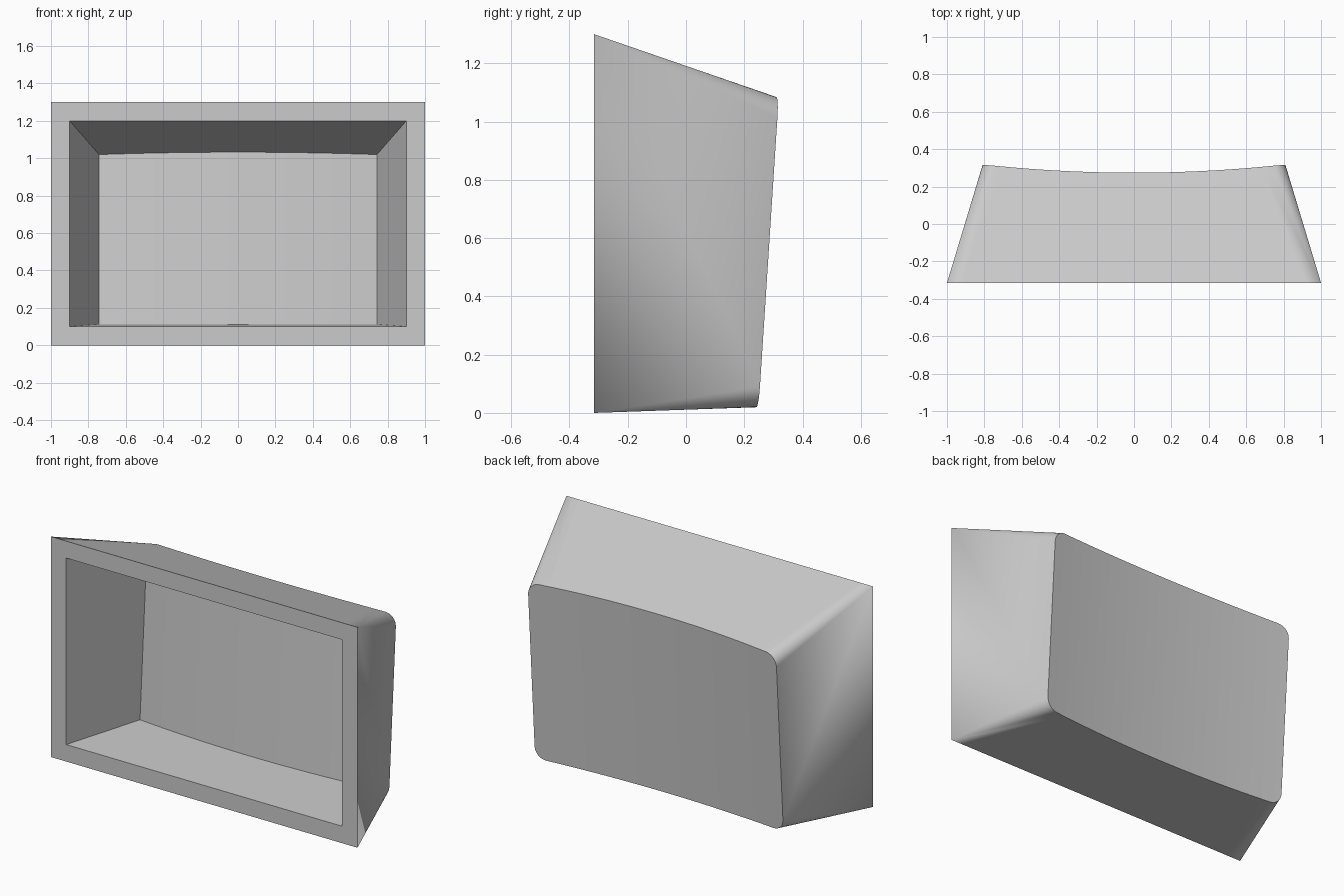
import bpy
import bmesh
from math import sin, cos, pi, radians

cube = bpy.data.objects.get("Cube")
if cube:
    bpy.data.objects.remove(cube, do_unlink=True)

FRONT_Y = -0.315
ARC_STEPS = 8
SPAN_STEPS = 24


def back_y(x, z, inset):
    """Leaning back surface, bowed inwards in the middle."""
    return 0.248 + 0.065 * z - 0.045 * (1 - (x / 0.81) ** 2) - inset


def wall(front_half, back_half, low, high, low_slope, radius, inset):
    """Columns of (back point, front point) for the bottom and the top edge."""
    columns = []
    flat = back_half - radius
    for i in range(ARC_STEPS):
        a = pi / 2 * i / ARC_STEPS
        columns.append((-flat - radius * cos(a), radius * (1 - sin(a)), -front_half))
    for i in range(SPAN_STEPS + 1):
        t = 2 * i / SPAN_STEPS - 1
        columns.append((t * flat, 0, t * front_half))
    columns += [(-x, lift, -fx) for x, lift, fx in reversed(columns[:ARC_STEPS])]

    def edge(start, slope, side):
        pairs = []
        for x, lift, fx in columns:
            z = start
            for _ in range(6):
                y = back_y(x, z, inset)
                z = start + slope * (y - FRONT_Y) + side * lift
            pairs.append(((x, y, z), (fx, FRONT_Y, start)))
        return pairs

    return edge(low, low_slope, 1), edge(high, -0.345, -1)


bm = bmesh.new()


def strip(a, b):
    """Quads between two equally long rows of vertices."""
    for i in range(len(a) - 1):
        bm.faces.new((a[i], a[i + 1], b[i + 1], b[i]))


def add_shell(edges):
    """Curved back plus the four tapering walls; returns the front rows."""
    rows = [[bm.verts.new(pair[k]) for pair in e] for e in edges for k in (0, 1)]
    low_back, low_front, high_back, high_front = rows
    strip(low_back, high_back)
    strip(low_back, low_front)
    strip(high_back, high_front)
    for end in (0, -1):
        bm.faces.new((low_back[end], high_back[end], high_front[end], low_front[end]))
    return low_front, high_front


# Outer casing and inner recess
outer = add_shell(wall(1.0, 0.81, 0.0, 1.3, 0.035, 0.07, 0.0))
inner = add_shell(wall(0.9, 0.743, 0.1, 1.2, 0.025, 0.0, 0.1))

# Flat front rim
for o, i in zip(outer, inner):
    strip(o, i)
for end in (0, -1):
    bm.faces.new((outer[0][end], outer[1][end], inner[1][end], inner[0][end]))

bmesh.ops.remove_doubles(bm, verts=bm.verts[:], dist=0.0005)
bmesh.ops.recalc_face_normals(bm, faces=bm.faces[:])
mesh = bpy.data.meshes.new("open_casing")
bm.to_mesh(mesh)
bm.free()
casing = bpy.data.objects.new("open_casing", mesh)
bpy.context.collection.objects.link(casing)

# Plain grey finish
grey = bpy.data.materials.new("light_grey")
grey.use_nodes = True
colour = (0.6, 0.6, 0.6, 1)
grey.diffuse_color = colour
grey.node_tree.nodes["Principled BSDF"].inputs["Base Color"].default_value = colour
mesh.materials.append(grey)

# Smooth curves with crisp edges
bpy.ops.object.select_all(action="DESELECT")
casing.select_set(True)
bpy.context.view_layer.objects.active = casing
bpy.ops.object.shade_smooth_by_angle(angle=radians(30))
